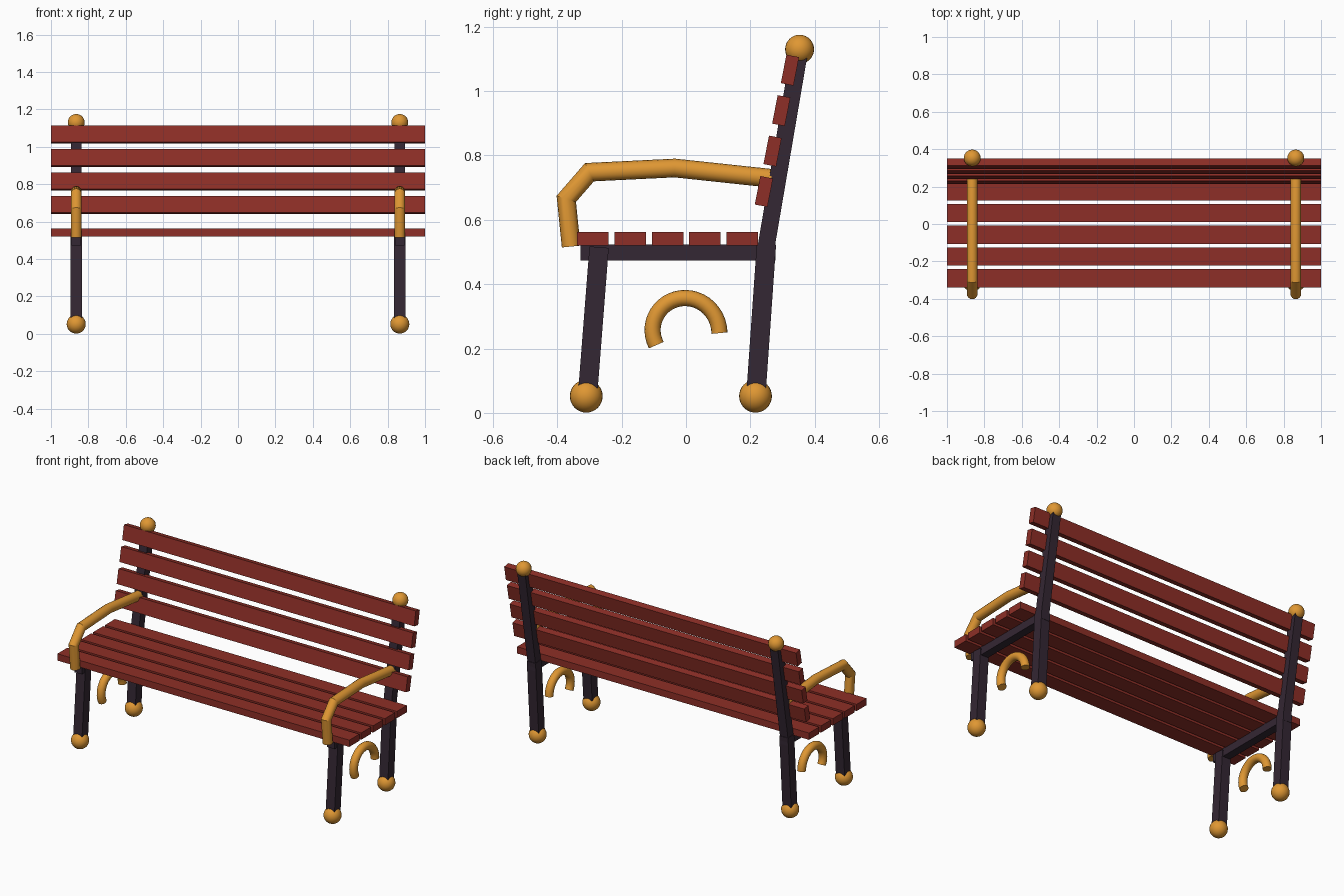
import bpy, bmesh, math
from mathutils import Matrix, Vector

if "Cube" in bpy.data.objects:
    bpy.data.objects.remove(bpy.data.objects["Cube"])


def material(name, rgb):
    m = bpy.data.materials.new(name)
    m.diffuse_color = (*rgb, 1)
    m.use_nodes = True
    m.node_tree.nodes["Principled BSDF"].inputs["Base Color"].default_value = m.diffuse_color
    return m


RED = material("red wood", (0.27, 0.028, 0.02))
GOLD = material("gold", (0.74, 0.31, 0.033))
DARK = material("dark iron", (0.034, 0.02, 0.033))
FRAME_X = 0.865


def add(name, bm, mat, smooth=False):
    me = bpy.data.meshes.new(name)
    bmesh.ops.recalc_face_normals(bm, faces=bm.faces)
    for f in bm.faces:
        f.smooth = smooth and len(f.verts) <= 4
    bm.to_mesh(me)
    bm.free()
    me.materials.append(mat)
    ob = bpy.data.objects.new(name, me)
    bpy.context.collection.objects.link(ob)
    return ob


def box(name, centre, size, mat, tilt=0):
    bm = bmesh.new()
    bmesh.ops.create_cube(bm, size=1, matrix=Matrix.Translation(centre)
                          @ Matrix.Rotation(tilt, 4, 'X') @ Matrix.Diagonal((*size, 1)))
    return add(name, bm, mat)


def bar(name, x, a, b, width, thick):
    """Square bar between two (y, z) points."""
    dy, dz = b[0] - a[0], b[1] - a[1]
    mid = (x, (a[0] + b[0]) / 2, (a[1] + b[1]) / 2)
    return box(name, mid, (thick, width, math.hypot(dy, dz)), DARK, -math.atan2(dy, dz))


def ball(name, x, y, z, r):
    bm = bmesh.new()
    bmesh.ops.create_uvsphere(bm, u_segments=24, v_segments=16, radius=r,
                              matrix=Matrix.Translation((x, y, z)))
    return add(name, bm, GOLD, True)


def tube(name, x, path, r, sides=16):
    """Mitred round tube along (y, z) points, capped at both ends."""
    pts = [Vector(p) for p in path]
    bm = bmesh.new()
    rings = []
    for i, p in enumerate(pts):
        d0 = (p - pts[i - 1]).normalized() if i else (pts[1] - p).normalized()
        d1 = (pts[i + 1] - p).normalized() if i < len(pts) - 1 else d0
        t = (d0 + d1).normalized()
        n = Vector((-t.y, t.x)) / t.dot(d0)
        ring = []
        for k in range(sides):
            a = 2 * math.pi * k / sides
            q = p + n * r * math.cos(a)
            ring.append(bm.verts.new((x + r * math.sin(a), q.x, q.y)))
        rings.append(ring)
    for A, B in zip(rings, rings[1:]):
        for k in range(sides):
            j = (k + 1) % sides
            bm.faces.new((A[k], A[j], B[j], B[k]))
    bm.faces.new(rings[0])
    bm.faces.new(rings[-1])
    ob = add(name, bm, GOLD, True)
    bpy.context.view_layer.objects.active = ob
    ob.select_set(True)
    bpy.ops.object.shade_smooth_by_angle(angle=math.radians(25))
    ob.select_set(False)
    return ob


# Seat and back slats
for i in range(5):
    box("seat_slat", (0, -0.29 + i * 0.1163, 0.541), (2, 0.098, 0.042), RED)
for i in range(4):
    box("back_slat", (0, 0.242 + i * 0.027, 0.688 + i * 0.1257), (2, 0.04, 0.09), RED,
        -math.radians(11))

# Open scroll: an arc whose radius widens towards the back
scroll = []
for i in range(25):
    t = i / 24
    a = math.radians(212 - 219 * t)
    rad = 0.097 - 0.02 * math.sin(math.pi * t) * 0.4 + 0.018 * t * t
    scroll.append((-0.01 + rad * math.cos(a), 0.262 + rad * math.sin(a)))

# Side frames
for side, x in (("left", -FRAME_X), ("right", FRAME_X)):
    bar(side + "_front_leg", x, (-0.304, 0.08), (-0.27, 0.515), 0.06, 0.06)
    bar(side + "_back_leg", x, (0.219, 0.08), (0.25, 0.525), 0.06, 0.06)
    bar(side + "_back_post", x, (0.248, 0.51), (0.352, 1.12), 0.053, 0.055)
    box(side + "_seat_rail", (x, -0.025, 0.498), (0.05, 0.606, 0.05), DARK)
    ball(side + "_front_foot", x, -0.31, 0.052, 0.051)
    ball(side + "_back_foot", x, 0.216, 0.052, 0.051)
    ball(side + "_post_finial", x, 0.353, 1.13, 0.045)
    tube(side + "_armrest", x, [(-0.357, 0.517), (-0.372, 0.665), (-0.30, 0.748),
                                (-0.035, 0.761), (0.265, 0.729)], 0.029)
    tube(side + "_scroll", x, scroll, 0.025)
